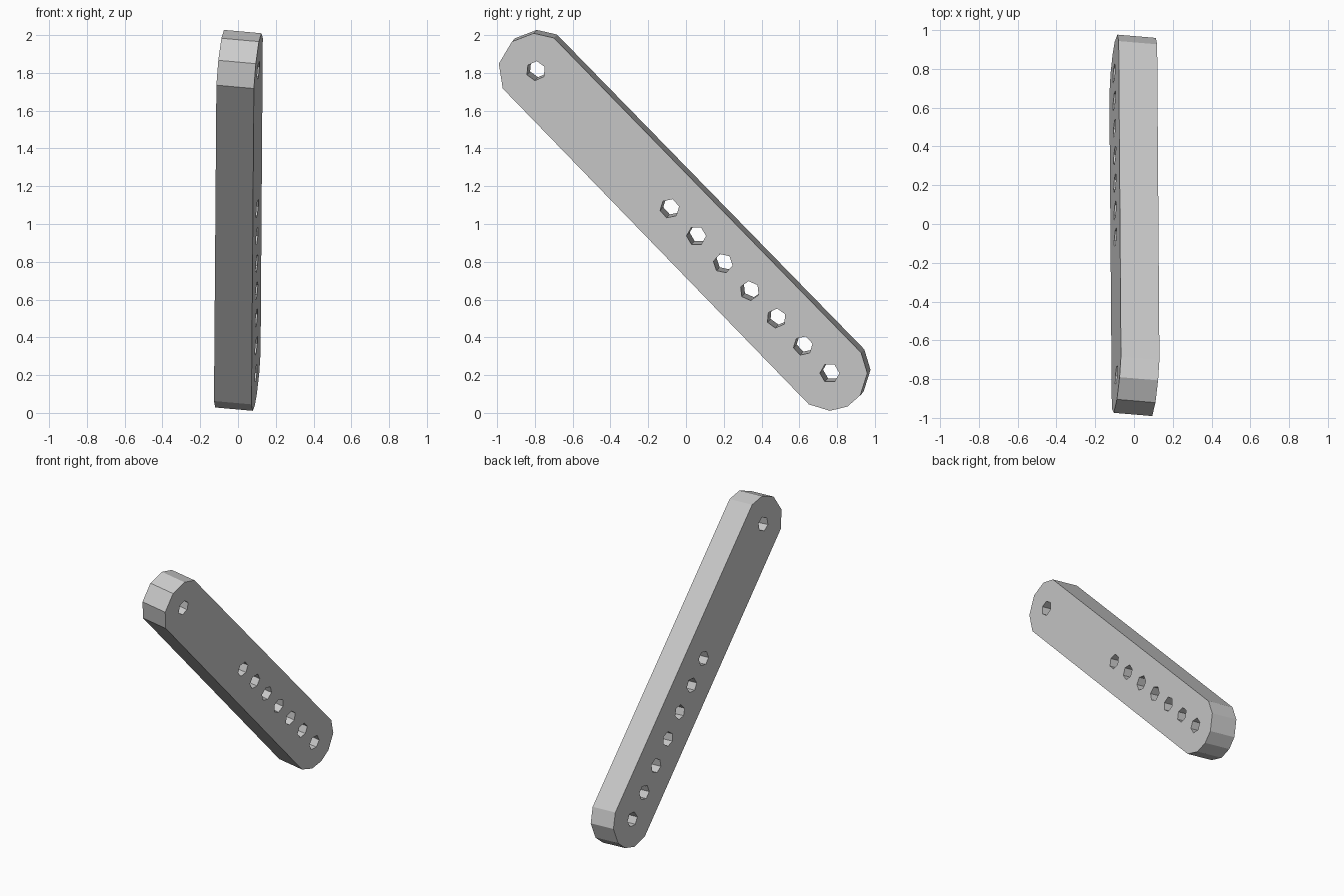
import bpy
import bmesh
from math import cos, sin, radians
from mathutils import Vector, Matrix

cube = bpy.data.objects.get("Cube")
if cube:
    bpy.data.objects.remove(cube, do_unlink=True)

# Material
grey = bpy.data.materials.new("light_grey")
grey.use_nodes = True
colour = (0.6, 0.6, 0.6, 1)
grey.diffuse_color = colour
grey.node_tree.nodes["Principled BSDF"].inputs["Base Color"].default_value = colour

THICKNESS = 0.2
LOWER = Vector((0.765, 0.211))
UPPER = Vector((-0.784, 1.818))


def arc(centre, radius, angles):
    return [centre + radius * Vector((cos(radians(a)), sin(radians(a))))
            for a in angles]


def add_outline(curve, points):
    spline = curve.splines.new("POLY")
    spline.points.add(len(points) - 1)
    for target, p in zip(spline.points, points):
        target.co = (p.x, p.y, 0, 1)
    spline.use_cyclic_u = True


# Flat bar outline with faceted round ends
profile = bpy.data.curves.new("bar_profile", "CURVE")
profile.dimensions = "2D"
profile.fill_mode = "BOTH"
profile.extrude = THICKNESS / 2
add_outline(profile, arc(LOWER, 0.2, (-124, -90, -62, -36, 0, 33))
            + arc(UPPER, 0.2, (61, 93, 129, 169, 208)))

# Pivot hole at the top, adjustment holes along the lower half
for i, t in enumerate([0.0908 * k for k in range(7)] + [1]):
    centre = LOWER.lerp(UPPER, t)
    add_outline(profile, arc(centre, 0.052, [60 * k + 12 * i for k in range(6)]))

# Turn the extruded profile into a mesh
helper = bpy.data.objects.new("profile_helper", profile)
bpy.context.collection.objects.link(helper)
graph = bpy.context.evaluated_depsgraph_get()
mesh = bpy.data.meshes.new_from_object(helper.evaluated_get(graph))
bpy.data.objects.remove(helper, do_unlink=True)

# Tilt the bar slightly off vertical
normal = Vector((1, -0.085, -0.09)).normalized()
across = Vector((0.085, 1, 0)).normalized()
up = normal.cross(across)
tilt = Matrix((across, up, normal)).transposed().to_4x4()
tilt.translation = Vector((0.012, 0, 0)) - normal * THICKNESS / 2

bm = bmesh.new()
bm.from_mesh(mesh)
bmesh.ops.remove_doubles(bm, verts=bm.verts, dist=0.0005)
bmesh.ops.transform(bm, matrix=tilt, verts=bm.verts)
bmesh.ops.recalc_face_normals(bm, faces=bm.faces)
for face in bm.faces:
    face.smooth = False
    face.material_index = 0
bm.to_mesh(mesh)
bm.free()

mesh.materials.clear()
mesh.materials.append(grey)
mesh.name = "perforated_bar"
bar = bpy.data.objects.new("perforated_bar", mesh)
bpy.context.collection.objects.link(bar)
